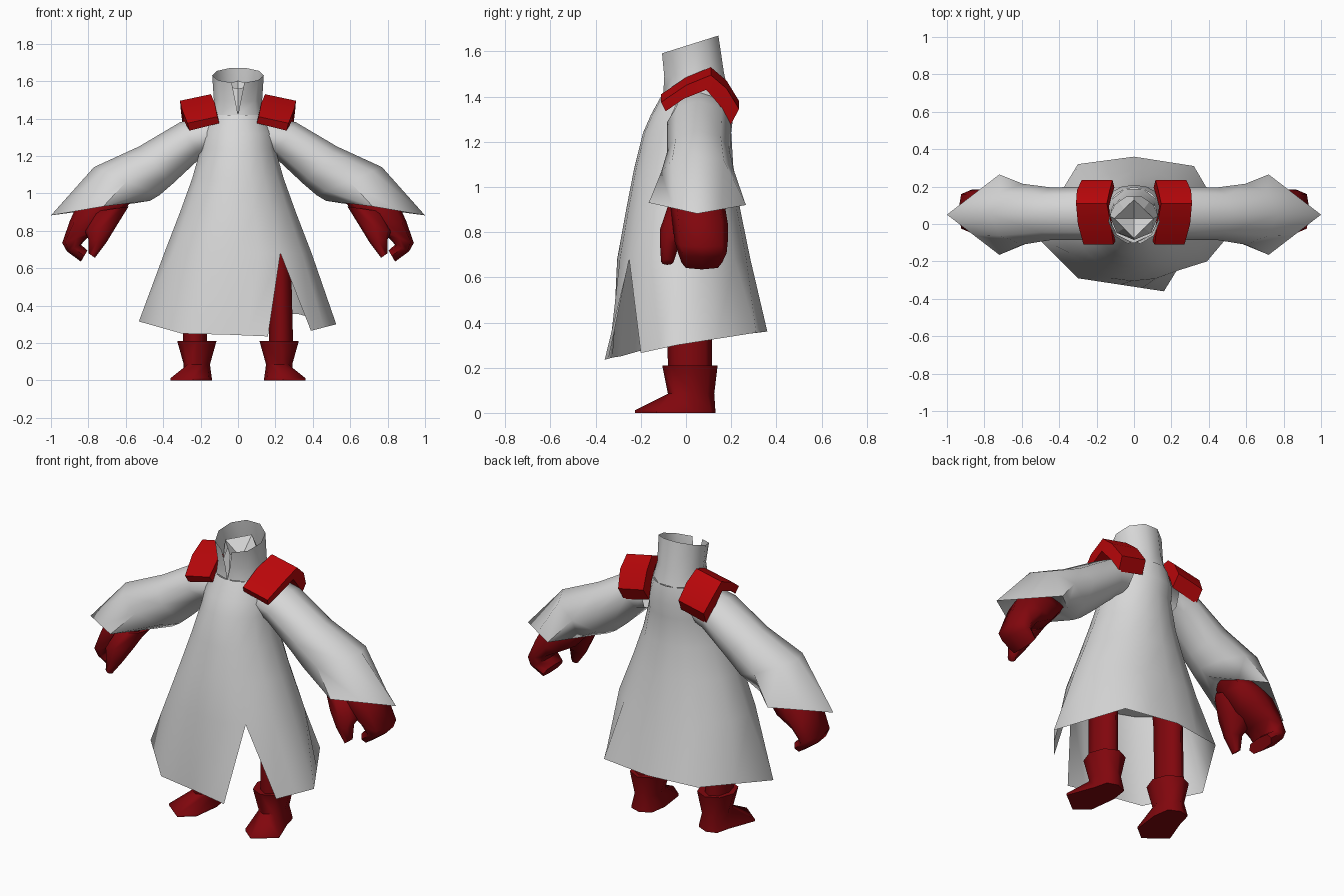
import bpy
import bmesh
import math
from mathutils import Vector

if "Cube" in bpy.data.objects:
    bpy.data.objects.remove(bpy.data.objects["Cube"])


def material(name, rgb):
    m = bpy.data.materials.new(name)
    m.diffuse_color = (*rgb, 1)
    m.use_nodes = True
    m.node_tree.nodes["Principled BSDF"].inputs["Base Color"].default_value = m.diffuse_color
    return m


CLOTH = material("pale grey cloth", (0.68, 0.68, 0.68))
RED = material("bright red", (0.48, 0.002, 0.003))
DARK = material("dark red", (0.22, 0.002, 0.004))


def loft(name, rings, mat, closed=True, caps=False, sx=1, angle=70):
    """Skin a list of equally long point rings; sx=-1 mirrors the part."""
    bm = bmesh.new()
    rows = [[bm.verts.new((p[0] * sx, p[1], p[2])) for p in r] for r in rings]
    n = len(rows[0])
    for a, b in zip(rows, rows[1:]):
        for i in range(n if closed else n - 1):
            j = (i + 1) % n
            bm.faces.new((a[i], a[j], b[j], b[i]))
    if caps:
        bm.faces.new(rows[0])
        bm.faces.new(rows[-1])
    bmesh.ops.remove_doubles(bm, verts=bm.verts[:], dist=0.0005)
    bmesh.ops.recalc_face_normals(bm, faces=bm.faces[:])
    me = bpy.data.meshes.new(name)
    bm.to_mesh(me)
    bm.free()
    me.materials.append(mat)
    ob = bpy.data.objects.new(name, me)
    bpy.context.collection.objects.link(ob)
    bpy.ops.object.select_all(action='DESELECT')
    ob.select_set(True)
    bpy.context.view_layer.objects.active = ob
    bpy.ops.object.shade_smooth_by_angle(angle=math.radians(angle))
    return ob


def oval(ax, az, bx, bz, y0, y1, n=8, power=1.0):
    """Ring whose x/z diameter runs from a (inner) to b (outer); low power is boxier."""
    pts = []
    for i in range(n):
        t = 2 * math.pi * i / n
        c, s = math.cos(t), math.sin(t)
        c = math.copysign(abs(c) ** power, c)
        s = math.copysign(abs(s) ** power, s)
        pts.append(((ax + bx) / 2 + c * (bx - ax) / 2, (y0 + y1) / 2 + s * (y1 - y0) / 2,
                    (az + bz) / 2 + c * (bz - az) / 2))
    return pts


def halve(pts, closed=False):
    """Insert midpoints between neighbouring points."""
    pts = [Vector(p) for p in pts]
    src = pts + [pts[0]] if closed else pts
    out = []
    for a, b in zip(src, src[1:]):
        out += [a, (a + b) / 2]
    return out if closed else out + [src[-1]]


def arc(angles, z0, z1, rx, y0, y1):
    """Ellipse points at given degrees; height goes z0 (front) to z1 (back)."""
    out = []
    for d in angles:
        c, s = math.cos(math.radians(d)), math.sin(math.radians(d))
        out.append((rx * c, (y0 + y1) / 2 + s * (y1 - y0) / 2, z0 + (z1 - z0) * (s + 1) / 2))
    return out


# Coat body: wraps round from one side of the front slit to the other
HEM = [(0.39, -0.20, 0.265), (0.525, -0.04, 0.30), (0.32, 0.31, 0.355), (0, 0.36, 0.36),
       (-0.30, 0.32, 0.355), (-0.53, -0.06, 0.315), (-0.30, -0.29, 0.25),
       (-0.07, -0.325, 0.245), (0.16, -0.36, 0.235)]
TURN = [-55, -5, 50, 90, 130, 183, 235, 268, 305]
COLS = [v.x for v in halve([(t, 0, 0) for t in TURN])]
PROFILE = [(0.68, 0.395, -0.305, 0.285), (0.90, 0.31, -0.265, 0.24), (1.08, 0.245, -0.23, 0.21),
           (1.24, 0.20, -0.19, 0.20), (1.32, 0.195, -0.155, 0.21), (1.42, 0.15, -0.10, 0.195)]
body = [halve(HEM)] + [arc(COLS, z, z, rx, y0, y1) for z, rx, y0, y1 in PROFILE]
loft("coat_body", body, CLOTH, closed=False)

# Coat lining: closes the skirt above the legs
loft("coat_lining", [arc(COLS[:-1], 0.74, 0.74, 0.365, -0.285, 0.265),
                     [(0, 0, 0.78)] * (len(COLS) - 1)], CLOTH)

# Collar: faceted, open at the front with a narrow V notch
collar = []
for gap, z0, z1, rx, y0, y1 in [(0, 1.42, 1.42, 0.15, -0.10, 0.195),
                                (6, 1.49, 1.51, 0.13, -0.097, 0.175),
                                (14, 1.59, 1.672, 0.138, -0.11, 0.15)]:
    steps = [270 + gap + (360 - 2 * gap) * i / 9 for i in range(10)]
    collar.append(arc(steps, z0, z1, rx, y0, y1))
loft("collar", collar, CLOTH, closed=False)

# Neck lining: closes the neck inside the collar and sinks to a four-sided point
diamond = halve([(0.105, 0.03, 1.58), (0, 0.13, 1.60), (-0.105, 0.03, 1.58), (0, -0.075, 1.56)], True)
loft("neck_lining", [arc(range(0, 360, 45), 1.43, 1.43, 0.13, -0.085, 0.17),
                     diamond, [(0, 0.03, 1.50)] * 8], CLOTH, angle=20)

for side, sx in (("left", 1), ("right", -1)):
    # Sleeve: bends at the elbow, flares to a pointed cuff and turns in around the wrist
    cuff = [(1.0, 0.05, 0.882), (0.72, 0.265, 0.92), (0.47, 0.05, 0.96), (0.72, -0.165, 0.93)]
    loft(side + "_sleeve", [
        oval(0.17, 1.20, 0.14, 1.42, -0.07, 0.19),
        oval(0.20, 1.19, 0.31, 1.38, -0.085, 0.20),
        oval(0.35, 1.05, 0.53, 1.25, -0.085, 0.195),
        oval(0.42, 0.99, 0.77, 1.14, -0.11, 0.215),
        halve(cuff, True),
        oval(0.58, 0.975, 0.82, 0.98, -0.03, 0.14)], CLOTH, sx=sx)

    # Shoulder pad: thick strip arched from front to back
    top = [(-0.11, 1.41), (0.0, 1.485), (0.11, 1.53), (0.18, 1.47), (0.235, 1.38)]
    low = [(-0.09, 1.375), (-0.01, 1.43), (0.09, 1.47), (0.15, 1.40), (0.195, 1.31)]
    wide = [(0.11, 0.27), (0.125, 0.30), (0.145, 0.31), (0.13, 0.305), (0.115, 0.28)]
    pad = []
    for (ty, tz), (ly, lz), (xi, xo) in zip(top, low, wide):
        pad.append([(xi, ty, tz), (xo, ty, tz - 0.035), (xo - 0.01, ly, lz - 0.04), (xi - 0.01, ly, lz)])
    loft(side + "_shoulder_pad", pad, RED, caps=True, sx=sx, angle=50)

    # Hand: broad mitten whose fingers curl in towards the thumb
    loft(side + "_hand", [
        oval(0.56, 0.97, 0.80, 1.0, -0.04, 0.14, power=0.7),
        oval(0.60, 0.92, 0.86, 0.94, -0.07, 0.17, power=0.7),
        oval(0.68, 0.83, 0.90, 0.85, -0.06, 0.185, power=0.7),
        oval(0.79, 0.78, 0.94, 0.735, -0.05, 0.185, power=0.7),
        oval(0.84, 0.725, 0.915, 0.69, -0.035, 0.18, power=0.7),
        oval(0.805, 0.695, 0.84, 0.635, -0.02, 0.16, power=0.7)], DARK, caps=True, sx=sx)
    loft(side + "_thumb", [
        oval(0.585, 0.93, 0.78, 0.90, -0.08, 0.05),
        oval(0.65, 0.825, 0.82, 0.80, -0.115, 0.04, power=0.8),
        oval(0.705, 0.735, 0.80, 0.755, -0.115, -0.03, power=0.8),
        oval(0.765, 0.655, 0.80, 0.68, -0.11, -0.055)], DARK, caps=True, sx=sx)

    # Leg
    loft(side + "_leg", [
        oval(0.14, 0.76, 0.275, 0.76, -0.08, 0.12),
        oval(0.165, 0.58, 0.285, 0.58, -0.085, 0.115),
        oval(0.165, 0.18, 0.295, 0.18, -0.08, 0.115)], DARK, caps=True, sx=sx)

    # Boot: flared top, narrow ankle, toe turned outward
    sole = [(0.30, 0.03), (0.28, 0.11), (0.22, 0.13), (0.155, 0.10),
            (0.14, 0.0), (0.16, -0.16), (0.24, -0.225), (0.36, -0.13)]
    loft(side + "_boot", [
        oval(0.115, 0.21, 0.325, 0.21, -0.105, 0.14),
        oval(0.15, 0.085, 0.29, 0.085, -0.08, 0.125),
        [(x, y, 0.012) for x, y in sole],
        [(x, y, 0.0) for x, y in sole]], DARK, caps=True, sx=sx, angle=60)
